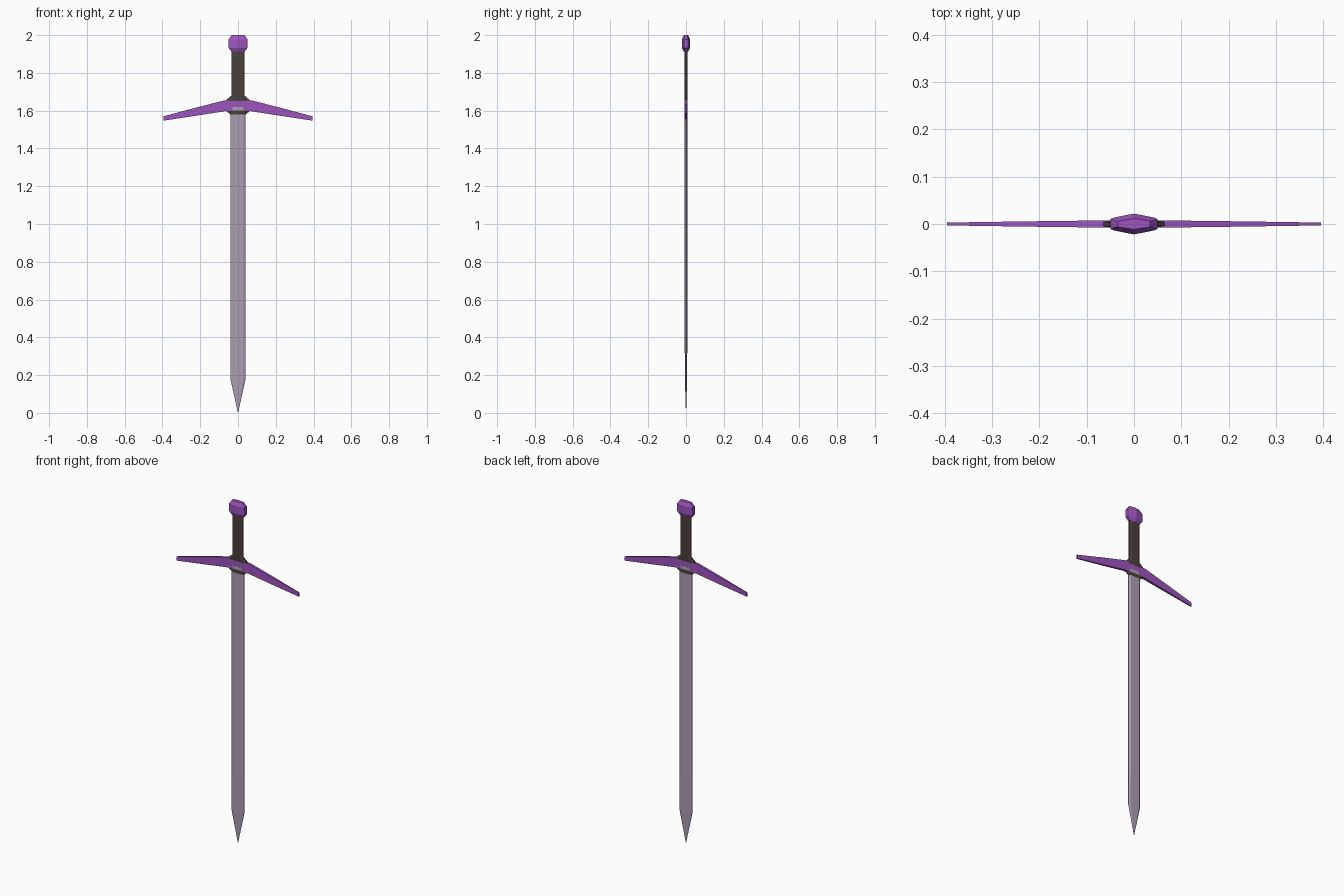
import bpy, bmesh

if "Cube" in bpy.data.objects:
    bpy.data.objects.remove(bpy.data.objects["Cube"])


def material(name, rgb):
    m = bpy.data.materials.new(name)
    m.diffuse_color = (*rgb, 1)
    m.use_nodes = True
    m.node_tree.nodes["Principled BSDF"].inputs["Base Color"].default_value = m.diffuse_color
    return m


purple = material("purple", (0.34, 0.09, 0.52))
steel = material("pale steel", (0.41, 0.35, 0.45))
leather = material("dark leather", (0.07, 0.052, 0.045))


def loft(name, rings, mat):
    """Skin a list of equal-length point rings and cap both ends."""
    bm = bmesh.new()
    rows = [[bm.verts.new(p) for p in ring] for ring in rings]
    n = len(rows[0])
    for a, b in zip(rows, rows[1:]):
        for i in range(n):
            j = (i + 1) % n
            bm.faces.new((a[i], a[j], b[j], b[i]))
    bm.faces.new(rows[0])
    bm.faces.new(rows[-1])
    bmesh.ops.remove_doubles(bm, verts=bm.verts, dist=1e-5)
    bmesh.ops.recalc_face_normals(bm, faces=bm.faces)
    me = bpy.data.meshes.new(name)
    bm.to_mesh(me)
    bm.free()
    me.materials.append(mat)
    ob = bpy.data.objects.new(name, me)
    bpy.context.collection.objects.link(ob)
    return ob


def section(z, w, t, flat=0.7, edge=0.25, mid=1.0):
    """Flattened outline: half width w, half thickness t, bevelled sides."""
    e, f = t * edge, w * flat
    return [(-w, -e, z), (-f, -t, z), (0, -t * mid, z), (f, -t, z), (w, -e, z),
            (w, e, z), (f, t, z), (0, t * mid, z), (-f, t, z), (-w, e, z)]


# blade, pointing down
loft("blade", [section(z, w, t, 0.7, 0.15) for z, w, t in
               [(0, 0.0005, 0.0005), (0.18, 0.04, 0.006),
                (0.4, 0.04, 0.007), (1.62, 0.04, 0.008)]], steel)

# small collar where the blade enters the guard
loft("blade_collar", [section(z, w, 0.008) for z, w in
                      [(1.58, 0.04), (1.60, 0.065)]], leather)

# crossguard: drooping arms lofted along x
arms = [(0.395, 1.547, 1.570, 0.003), (0.23, 1.572, 1.614, 0.0055),
        (0.07, 1.597, 1.655, 0.0075)]
stations = [(-x, a, b, t) for x, a, b, t in arms] + arms[::-1]
loft("crossguard", [[(x, -t, a), (x, -t, b), (x, t, b), (x, t, a)]
                    for x, a, b, t in stations], purple)

# grip with a flared foot
loft("grip", [section(z, w, t, 0.6, 0.5) for z, w, t in
              [(1.65, 0.07, 0.008), (1.68, 0.034, 0.009),
               (1.92, 0.034, 0.009)]], leather)

# pommel: faceted, thickest along its middle
loft("pommel", [section(z, w, t, 0.85, 0.75, 1.6) for z, w, t in
                [(1.912, 0.034, 0.007), (1.932, 0.05, 0.0137),
                 (1.978, 0.05, 0.0137), (2.0, 0.034, 0.007)]], purple)
